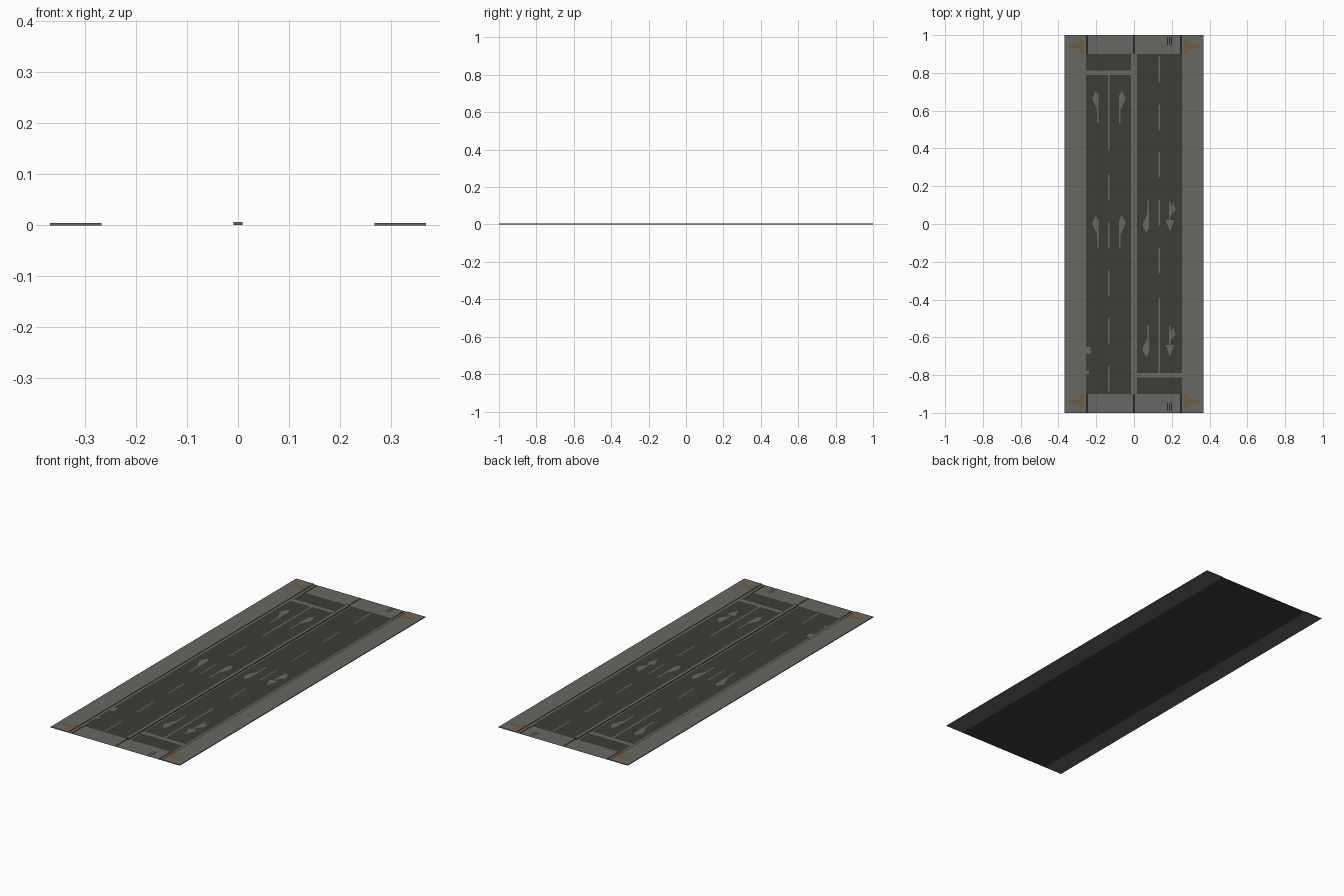
import bpy, bmesh

if "Cube" in bpy.data.objects:
    bpy.data.objects.remove(bpy.data.objects["Cube"])

def material(name, rgb):
    m = bpy.data.materials.new(name)
    m.diffuse_color = (*rgb, 1)
    m.use_nodes = True
    m.node_tree.nodes["Principled BSDF"].inputs["Base Color"].default_value = m.diffuse_color
    return m

ASPHALT = material("asphalt grey", (0.046, 0.046, 0.038))
JOINT = material("joint dark grey", (0.022, 0.022, 0.020))
CONCRETE = material("concrete grey", (0.135, 0.135, 0.122))
PAINT = material("road paint grey", (0.14, 0.14, 0.125))
TACTILE = material("tactile ochre", (0.17, 0.105, 0.042))

def make(name, bm, mat):
    me = bpy.data.meshes.new(name)
    bm.to_mesh(me)
    bm.free()
    me.materials.append(mat)
    ob = bpy.data.objects.new(name, me)
    bpy.context.collection.objects.link(ob)
    return ob

def plates(name, polys, z, mat, thick=0.0):
    """Flat upward-facing polygons, optionally given thickness down from z."""
    bm = bmesh.new()
    for pts in polys:
        f = bm.faces.new([bm.verts.new((x, y, z)) for x, y in pts])
        f.normal_update()
        if f.normal.z < 0:
            f.normal_flip()
    if thick:
        top = bm.faces[:]
        ext = bmesh.ops.extrude_face_region(bm, geom=top, use_keep_orig=True)
        new = [g for g in ext["geom"] if isinstance(g, bmesh.types.BMVert)]
        bmesh.ops.translate(bm, verts=new, vec=(0, 0, -thick))
        bmesh.ops.recalc_face_normals(bm, faces=bm.faces[:])
    return make(name, bm, mat)

def rect(x0, x1, y0, y1):
    return [(x0, y0), (x1, y0), (x1, y1), (x0, y1)]

def turned(polys):
    """The same shapes turned half a circle for the opposite carriageway."""
    return [[(-x, -y) for x, y in p] for p in polys]

def mirrored(polys, axis):
    return [[(2 * axis - x, y) for x, y in p] for p in polys]

def shifted(polys, dy):
    return [[(x, y + dy) for x, y in p] for p in polys]

# Road bed and pavements
plates("road_surface", [rect(-0.267, 0.267, -1, 1)], 0.0, ASPHALT)
walk = [rect(0.267, 0.368, -1, 1)]
plates("sidewalks", walk + turned(walk), 0.004, CONCRETE, 0.004)
gutter = [rect(0.254, 0.267, -1, 1)]
plates("gutters", gutter + turned(gutter), 0.001, CONCRETE)

# Crossing slabs at both ends, parted by dark joints
cross = [rect(-0.244, -0.005, 0.9, 1), rect(0.005, 0.244, 0.9, 1)]
plates("crossing_slabs", cross + turned(cross), 0.001, CONCRETE)
joints = [rect(-0.254, -0.244, 0.9, 1), rect(-0.005, 0.005, 0.9, 1),
          rect(0.244, 0.254, 0.9, 1)]
plates("crossing_joints", joints + turned(joints), 0.001, JOINT)

# Worn marks on the crossing slabs
worn = [rect(0.176 + 0.01 * i, 0.180 + 0.01 * i, 0.945, 0.99) for i in range(3)]
plates("crossing_wear", worn + [[(x, -y) for x, y in p] for p in worn],
       0.0015, JOINT)

# Central median
plates("median_base", [rect(-0.017, 0.017, -0.9, 0.9)], 0.001, CONCRETE)
plates("median_kerb", [rect(-0.009, 0.009, -0.9, 0.9)], 0.006, CONCRETE, 0.005)

# Lane lines and stop lines
lines = [rect(-0.253, -0.017, 0.79, 0.812), rect(-0.138, -0.130, 0.393, 0.79)]
for i in range(5):
    top = 0.262 - 0.2535 * i
    lines.append(rect(-0.137, -0.131, top - 0.135, top))
plates("lane_lines", lines + turned(lines), 0.001, PAINT)

# Turn arrows
turn = [rect(-0.195, -0.187, 0.535, 0.61),
        [(-0.222, 0.665), (-0.202, 0.705), (-0.187, 0.68),
         (-0.187, 0.61), (-0.198, 0.61)]]
other = mirrored(turn, -0.133)
left_row = turn + other
arrows = left_row + shifted(left_row, -0.66)

# Combined straight-and-turn arrows for the outer lane on the right
straight = [[(0.168, -0.64), (0.190, -0.70), (0.213, -0.64)],
            rect(0.186, 0.194, -0.64, -0.54),
            [(0.194, -0.615), (0.194, -0.57), (0.206, -0.545),
             (0.221, -0.585)]]
right_row = turned(other) + straight
arrows += right_row + shifted(right_row, 0.66)
plates("lane_arrows", arrows, 0.001, PAINT)

# Small painted patches at the left kerb
plates("kerb_patches", [rect(-0.253, -0.23, -0.685, -0.65),
                        rect(-0.253, -0.237, -0.795, -0.778)], 0.001, PAINT)

# Tactile paving at the four corners
tact = [rect(0.266, 0.286, 0.90, 0.975), rect(0.286, 0.345, 0.93, 0.955)]
tact += [[(-x, y) for x, y in p] for p in tact]
plates("tactile_paving", tact + turned(tact), 0.0048, TACTILE)
